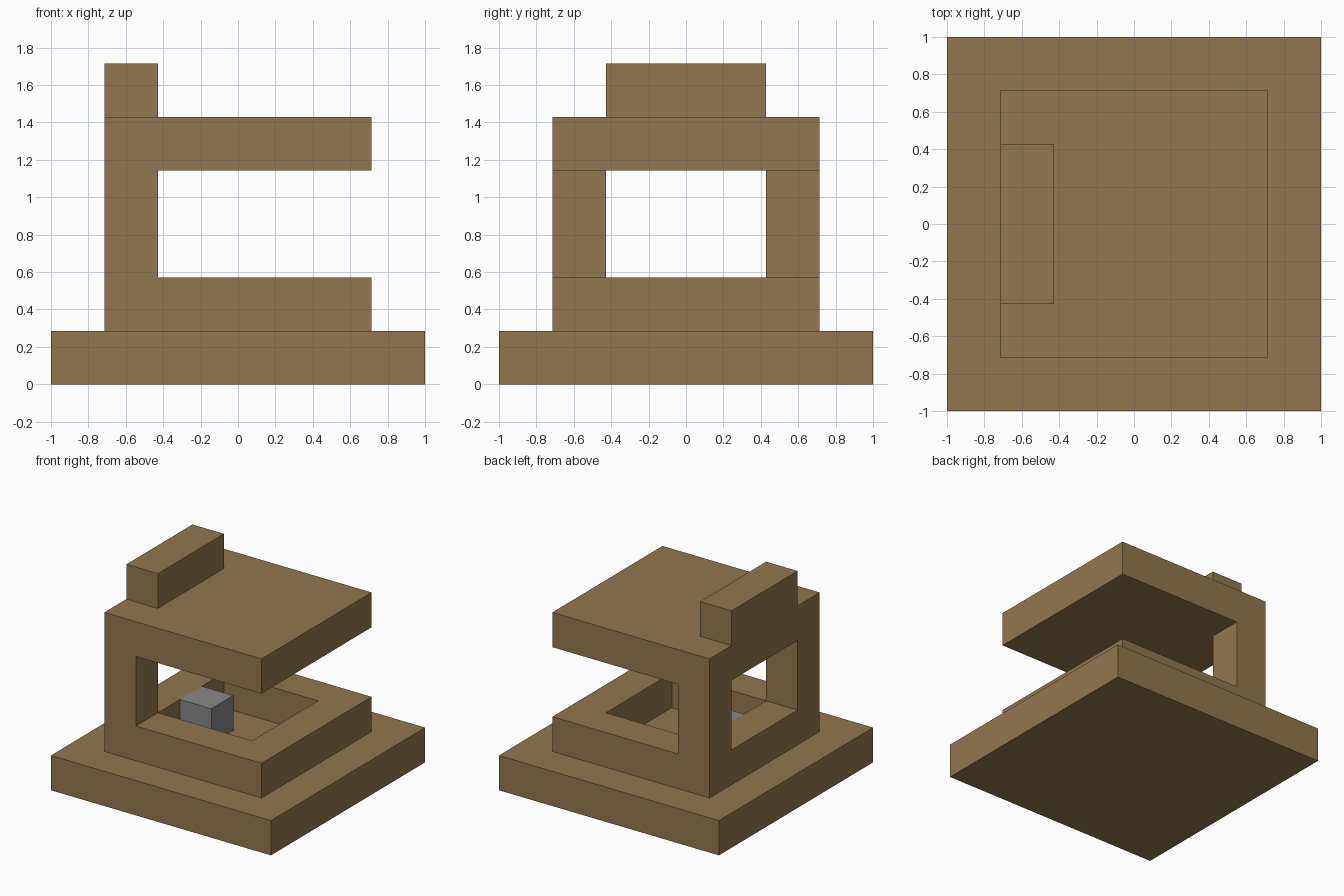
import bpy
import bmesh
from mathutils import Matrix, Vector

UNIT = 1 / 7  # every part sits on a whole-number block grid

default = bpy.data.objects.get("Cube")
if default:
    bpy.data.objects.remove(default, do_unlink=True)


def material(name, rgb):
    mat = bpy.data.materials.new(name)
    mat.use_nodes = True
    colour = (*rgb, 1)
    mat.diffuse_color = colour
    mat.node_tree.nodes["Principled BSDF"].inputs["Base Color"].default_value = colour
    return mat


def box(name, low, high, mat):
    """Box between two grid corners."""
    low, high = Vector(low), Vector(high)
    bm = bmesh.new()
    bmesh.ops.create_cube(bm, size=1)
    bmesh.ops.scale(bm, vec=high - low, verts=bm.verts)
    bmesh.ops.translate(bm, vec=(low + high) / 2, verts=bm.verts)
    mesh = bpy.data.meshes.new(name)
    bm.to_mesh(mesh)
    bm.free()
    mesh.materials.append(mat)
    obj = bpy.data.objects.new(name, mesh)
    bpy.context.scene.collection.objects.link(obj)
    return obj


def combine(target, other, operation):
    """Apply an exact boolean and discard the helper."""
    other.hide_render = True
    mod = target.modifiers.new(operation.title(), 'BOOLEAN')
    mod.operation = operation
    mod.solver = 'EXACT'
    mod.object = other
    bpy.context.view_layer.objects.active = target
    bpy.ops.object.modifier_apply(modifier=mod.name)
    bpy.data.objects.remove(other, do_unlink=True)


brown = material("brown", (0.287, 0.184, 0.077))
grey = material("grey", (0.246, 0.246, 0.246))

# Wide plinth
base = box("base", (-7, -7, 0), (7, 7, 2), brown)

# Body with open front, rear window and floor pit
body = box("body", (-5, -5, 2), (5, 5, 10), brown)
combine(body, box("opening", (-3, -6, 4), (6, 6, 8), brown), 'DIFFERENCE')
combine(body, box("window", (-6, -3, 4), (0, 3, 8), brown), 'DIFFERENCE')
combine(body, box("pit", (-3, -3, 1), (3, 3, 5), brown), 'DIFFERENCE')

# Raised block along the roof edge
combine(body, box("roof_block", (-5, -3, 9), (-3, 3, 12), brown), 'UNION')

# Small block standing in the pit
pit_block = box("pit_block", (-3, -1, 2), (-1, 1, 4), grey)

# Bring the grid to final size
for part in (base, body, pit_block):
    part.data.transform(Matrix.Scale(UNIT, 4))
